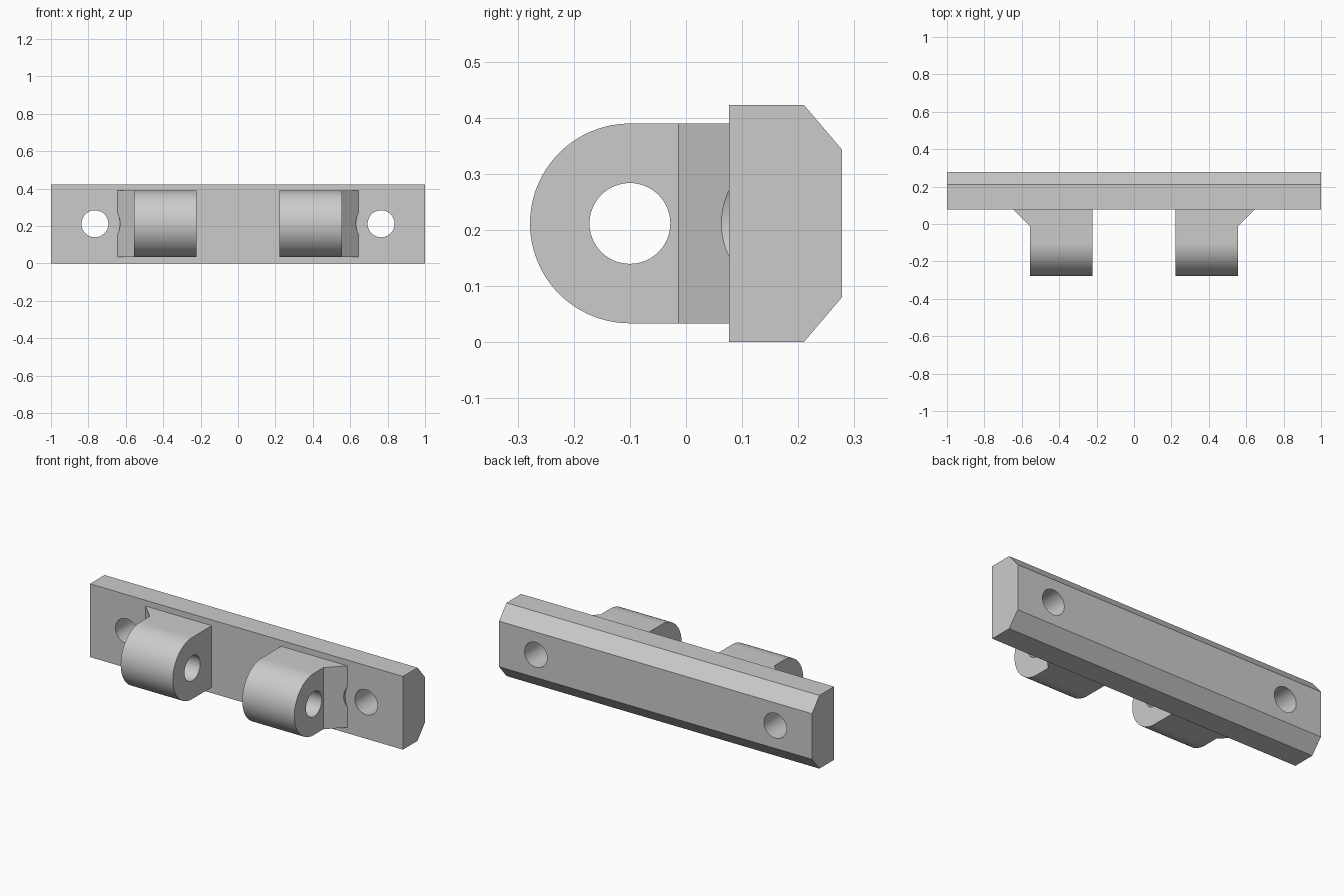
import bpy
import bmesh
import math
from mathutils import Vector

cube = bpy.data.objects.get("Cube")
if cube:
    bpy.data.objects.remove(cube, do_unlink=True)

# Main dimensions
HEIGHT = 0.423
MID_Z = HEIGHT / 2
BAR_FRONT, BAR_BACK = 0.077, 0.278
LUG_IN, LUG_OUT = 0.222, 0.555
LUG_R, LUG_Y = 0.178, -0.1
GUSSET = 0.09
HOLE_R = 0.072
SCREW_X = 0.765

grey = bpy.data.materials.new("plain grey")
grey.use_nodes = True
COLOUR = (0.6, 0.6, 0.6, 1)
grey.diffuse_color = COLOUR
grey.node_tree.nodes["Principled BSDF"].inputs["Base Color"].default_value = COLOUR


def prism(name, points, offset):
    """Extrude a closed outline by an offset into a solid."""
    bm = bmesh.new()
    face = bm.faces.new([bm.verts.new(p) for p in points])
    ext = bmesh.ops.extrude_face_region(bm, geom=[face])["geom"]
    verts = [v for v in ext if isinstance(v, bmesh.types.BMVert)]
    bmesh.ops.translate(bm, verts=verts, vec=Vector(offset))
    bmesh.ops.recalc_face_normals(bm, faces=bm.faces)
    mesh = bpy.data.meshes.new(name)
    bm.to_mesh(mesh)
    bm.free()
    mesh.materials.append(grey)
    obj = bpy.data.objects.new(name, mesh)
    bpy.context.collection.objects.link(obj)
    return obj


def rod(name, radius, centre, offset):
    """Round rod from a centre point, along x or y."""
    circle = []
    for i in range(64):
        a = math.tau * i / 64
        u, w = radius * math.cos(a), radius * math.sin(a)
        side = (0, u, w) if offset[0] else (u, 0, w)
        circle.append(Vector(centre) + Vector(side))
    return prism(name, circle, offset)


def apply(obj, mod):
    bpy.context.view_layer.objects.active = obj
    bpy.ops.object.modifier_apply(modifier=mod.name)


def combine(obj, other, operation):
    mod = obj.modifiers.new(operation.title(), "BOOLEAN")
    mod.operation, mod.solver, mod.object = operation, "EXACT", other
    apply(obj, mod)
    bpy.data.objects.remove(other, do_unlink=True)


# Mounting bar with two chamfered rear edges
chamfer_y, chamfer_z = 0.068, 0.08
bar = prism("mounting_bracket", [
    (-1, BAR_FRONT, 0), (-1, BAR_BACK - chamfer_y, 0),
    (-1, BAR_BACK, chamfer_z), (-1, BAR_BACK, HEIGHT - chamfer_z),
    (-1, BAR_BACK - chamfer_y, HEIGHT), (-1, BAR_FRONT, HEIGHT)], (2, 0, 0))

# Hinge lug: rounded front, square root sunk into the bar
root = BAR_FRONT + 0.03
outline = [(LUG_IN, root, MID_Z + LUG_R)]
for i in range(49):
    a = math.pi / 2 + math.pi * i / 48
    outline.append((LUG_IN, LUG_Y + LUG_R * math.cos(a), MID_Z + LUG_R * math.sin(a)))
outline.append((LUG_IN, root, MID_Z - LUG_R))
lug = prism("hinge_lug", outline, (LUG_OUT - LUG_IN, 0, 0))

# Sloped gusset on the outer side, scalloped for the screw head
low = MID_Z - LUG_R
gusset = prism("gusset", [
    (LUG_OUT - 0.05, BAR_FRONT - GUSSET, low), (LUG_OUT, BAR_FRONT - GUSSET, low),
    (LUG_OUT + GUSSET, BAR_FRONT, low), (LUG_OUT + GUSSET, root, low),
    (LUG_OUT - 0.05, root, low)], (0, 0, 2 * LUG_R))
combine(lug, gusset, "UNION")
combine(lug, rod("head_clearance", 0.134, (SCREW_X, -0.5, MID_Z), (0, 1, 0)), "DIFFERENCE")
combine(lug, rod("pin_hole", HOLE_R, (0, LUG_Y, MID_Z), (1, 0, 0)), "DIFFERENCE")

# Second lug by mirroring, then join both to the bar
mirror = lug.modifiers.new("Mirror", "MIRROR")
mirror.use_mirror_merge = False
apply(lug, mirror)
combine(bar, lug, "UNION")

# Screw holes through the bar
for side in (-1, 1):
    combine(bar, rod("screw_hole", HOLE_R, (side * SCREW_X, -0.5, MID_Z), (0, 1, 0)), "DIFFERENCE")

bpy.ops.object.select_all(action="DESELECT")
bar.select_set(True)
bpy.context.view_layer.objects.active = bar
bpy.ops.object.shade_smooth_by_angle(angle=math.radians(30))
